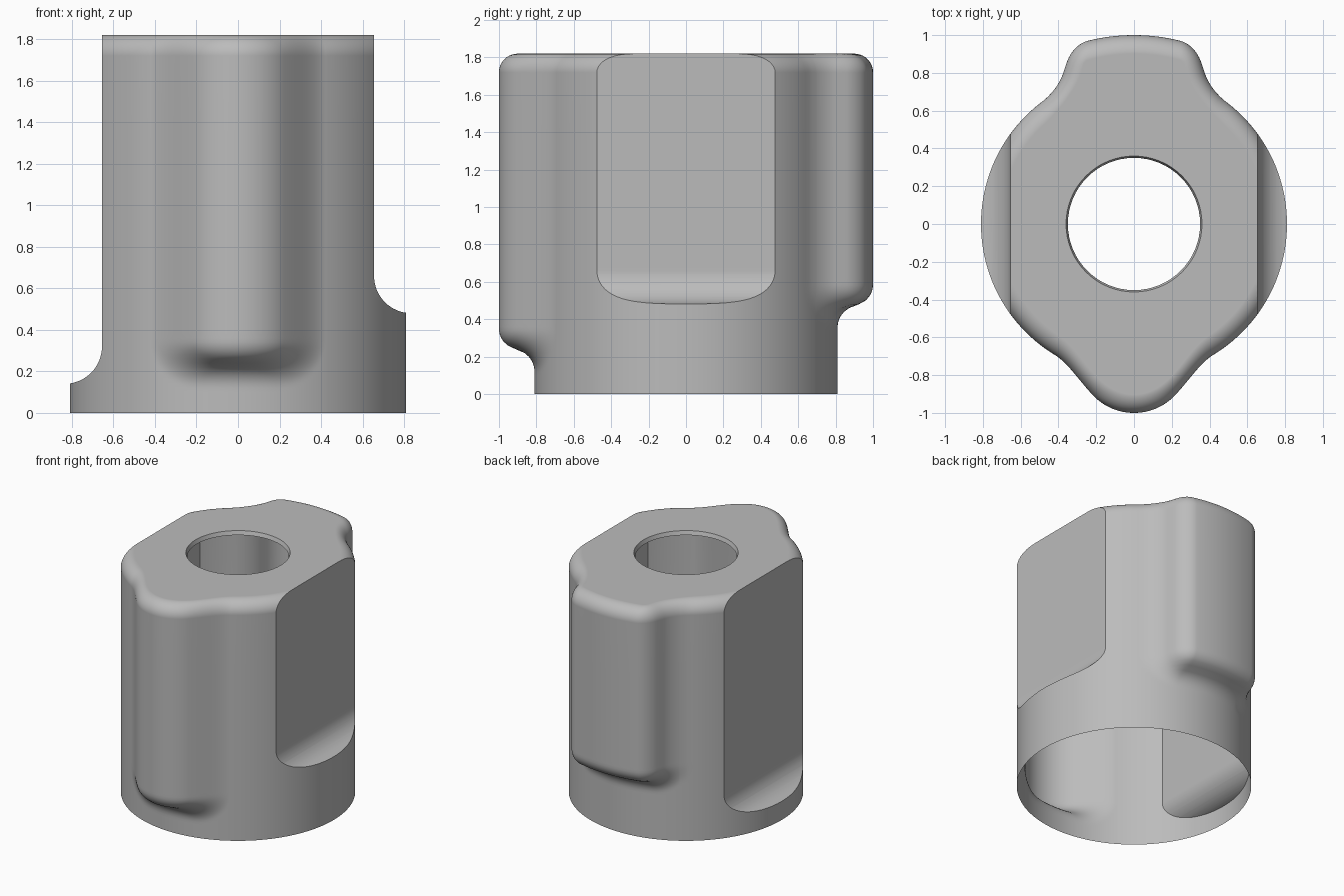
import bpy, bmesh
from math import hypot, sin, cos, pi, radians

TOP, BODY_R, FLAT_X = 1.82, 0.81, 0.655

if "Cube" in bpy.data.objects:
    bpy.data.objects.remove(bpy.data.objects["Cube"], do_unlink=True)

grey = bpy.data.materials.new("plain grey")
grey.use_nodes = True
colour = (0.5, 0.5, 0.5, 1)
grey.diffuse_color = colour
grey.node_tree.nodes["Principled BSDF"].inputs["Base Color"].default_value = colour


def fillet_join(a, b, r):
    """Union of two distance values with a concave fillet."""
    return max(r, min(a, b)) - hypot(max(r - a, 0), max(r - b, 0))


def round_cut(a, b, r):
    """Intersection of two distance values with a rounded edge."""
    return min(-r, max(a, b)) + hypot(max(r + a, 0), max(r + b, 0))


def body_distance(x, y, z):
    body = hypot(x, y) - BODY_R
    # Round front rib and broad back rib, each with a rounded lower end
    front = round_cut(hypot(x, y + 0.7) - 0.3, 0.24 - z, 0.11)
    back = max(round_cut(abs(x) - 0.365, hypot(x, y) - 1, 0.12), -y)
    back = round_cut(back, 0.475 - z, 0.11)
    body = fillet_join(fillet_join(body, front, 0.12), back, 0.12)
    return round_cut(body, z - TOP, 0.1)


def surface_point(angle, z):
    c, s = cos(angle), sin(angle)
    low, high = 0.5, 1.1
    for _ in range(22):
        mid = (low + high) / 2
        if body_distance(mid * c, mid * s, z) < 1e-6:
            low = mid
        else:
            high = mid
    return low * c, low * s, z


def make_object(name, bm):
    bmesh.ops.recalc_face_normals(bm, faces=bm.faces)
    mesh = bpy.data.meshes.new(name)
    bm.to_mesh(mesh)
    bm.free()
    obj = bpy.data.objects.new(name, mesh)
    bpy.context.collection.objects.link(obj)
    mesh.materials.append(grey)
    return obj


def loft(name, rings):
    """Closed solid through rings of points."""
    bm = bmesh.new()
    loops = [[bm.verts.new(p) for p in ring] for ring in rings]
    n = len(loops[0])
    for a, b in zip(loops, loops[1:]):
        for i in range(n):
            j = (i + 1) % n
            bm.faces.new((a[i], a[j], b[j], b[i]))
    bm.faces.new(loops[0])
    bm.faces.new(loops[-1])
    return make_object(name, bm)


# Ribbed body: angles are closer together around the two ribs
angles = []
for middle in (90, 270):
    angles += [radians(middle - 32 + 64 * i / 180) for i in range(180)]
    angles += [radians(middle + 32 + 116 * i / 58) for i in range(58)]
heights = [0, 0.06] + [0.1 + 0.02 * i for i in range(29)] + [0.9, 1.3]
heights += [TOP - 0.1 + 0.1 * sin(pi / 2 * i / 10) for i in range(11)]
housing = loft("housing", [[surface_point(a, z) for a in angles] for z in heights])


def flat_cutter(name, side, arc_z, radius=0.18):
    """Side cut with a concave curved floor."""
    profile = [(FLAT_X, 2)]
    for i in range(17):
        t = pi / 2 * i / 16
        profile.append((FLAT_X + radius * (1 - cos(t)), arc_z - radius * sin(t)))
    profile += [(1.3, arc_z - radius), (1.3, 2)]
    return loft(name, [[(side * x, y, z) for x, z in profile] for y in (-1.2, 1.2)])


def circle(radius, z, n=64):
    return [(radius * cos(2 * pi * i / n), radius * sin(2 * pi * i / n), z) for i in range(n)]


LIP_Z = TOP - 0.03
cutters = [
    flat_cutter("left_flat_cutter", 1, 0.66),
    flat_cutter("right_flat_cutter", -1, 0.32),
    loft("hole_cutter", [circle(0.35, LIP_Z), circle(0.36, TOP), circle(0.36, TOP + 0.2)]),
]
bpy.context.view_layer.objects.active = housing
for cutter in cutters:
    cutter.hide_render = True
    mod = housing.modifiers.new("cut", "BOOLEAN")
    mod.operation, mod.solver, mod.object = "DIFFERENCE", "EXACT", cutter
    bpy.ops.object.modifier_apply(modifier=mod.name)
    bpy.data.objects.remove(cutter, do_unlink=True)

# Open the underside and the hole to leave a thin shell
bm = bmesh.new()
bm.from_mesh(housing.data)
openings = [f for f in bm.faces
            if any(all(abs(v.co.z - z) < 1e-4 for v in f.verts) for z in (0, LIP_Z))]
bmesh.ops.delete(bm, geom=openings, context="FACES")
bm.to_mesh(housing.data)
bm.free()

# Smooth curves, crisp edges
bpy.ops.object.select_all(action="DESELECT")
housing.select_set(True)
bpy.ops.object.shade_smooth_by_angle(angle=radians(28))
weighted = housing.modifiers.new("even_shading", "WEIGHTED_NORMAL")
weighted.keep_sharp = True
